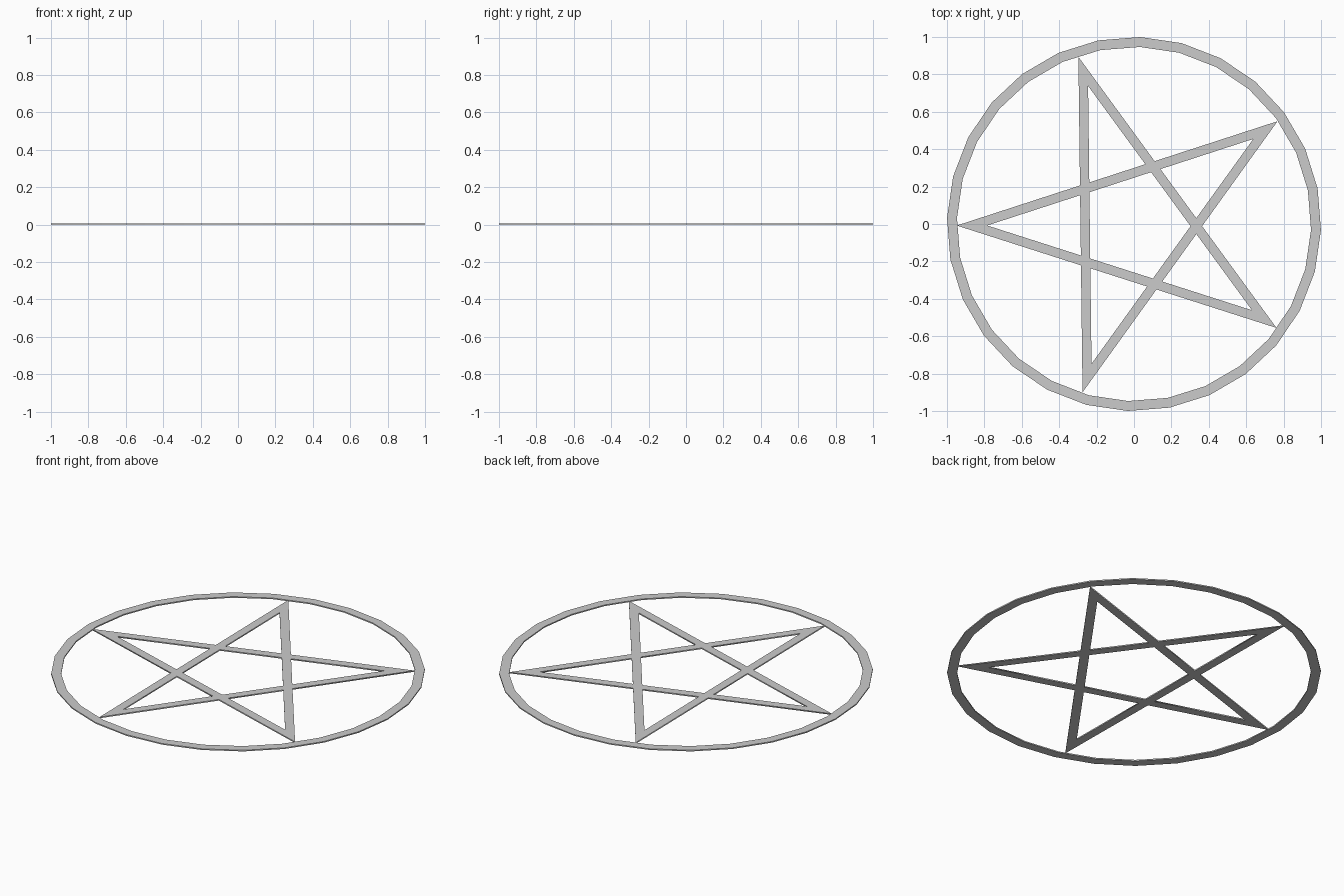
import bpy
import math
from mathutils import Vector
from mathutils.geometry import intersect_line_line

if "Cube" in bpy.data.objects:
    bpy.data.objects.remove(bpy.data.objects["Cube"])

THICK = 0.007
BAR = 0.05


def flat_plate(name, loops):
    """Flat plate from closed 2D loops; inner loops become holes."""
    cu = bpy.data.curves.new(name, 'CURVE')
    cu.dimensions = '2D'
    cu.fill_mode = 'BOTH'
    cu.extrude = THICK / 2
    for pts in loops:
        sp = cu.splines.new('POLY')
        sp.points.add(len(pts) - 1)
        for p, co in zip(sp.points, pts):
            p.co = (co[0], co[1], 0, 1)
        sp.use_cyclic_u = True
    ob = bpy.data.objects.new(name, cu)
    ob.location.z = THICK / 2
    bpy.context.collection.objects.link(ob)
    bpy.ops.object.select_all(action='DESELECT')
    bpy.context.view_layer.objects.active = ob
    ob.select_set(True)
    bpy.ops.object.convert(target='MESH')


def polar(r, deg):
    a = math.radians(deg)
    return Vector((r * math.cos(a), r * math.sin(a), 0))


def cross(l1, l2):
    return intersect_line_line(*l1, *l2)[0]


# outer ring: 28-sided band
flat_plate("ring", [[polar(r, -1.9 + 360 / 28 * i) for i in range(28)]
                    for r in (1.0, 0.947)])

# star: five crossing bars, each from one tip to the next but one
tips = [polar(r, a) for r, a in
        ((0.944, 35.6), (0.942, 108.4), (0.948, 180.5), (0.941, 253.0), (0.943, 323.9))]
outer, inner = [], []
for i in range(5):
    a, b = tips[i], tips[(i + 2) % 5]
    d = (b - a).normalized()
    n = Vector((-d.y, d.x, 0)) * BAR      # towards the centre
    outer.append((a, b))
    inner.append((a + n, b + n))

outline, holes = [], []
for i in range(5):
    # bars leaving tip i: i and i-2; the bar crossing below it: i-1
    p, q, base = i, (i - 2) % 5, (i - 1) % 5
    outline += [tips[i], cross(outer[i], outer[base])]
    holes.append([cross(inner[p], inner[q]),
                  cross(inner[q], outer[base]),
                  cross(inner[p], outer[base])])
# central pentagon opening
holes.append([cross(inner[i], inner[(i + 1) % 5]) for i in range(5)])
flat_plate("star", [outline] + holes)
